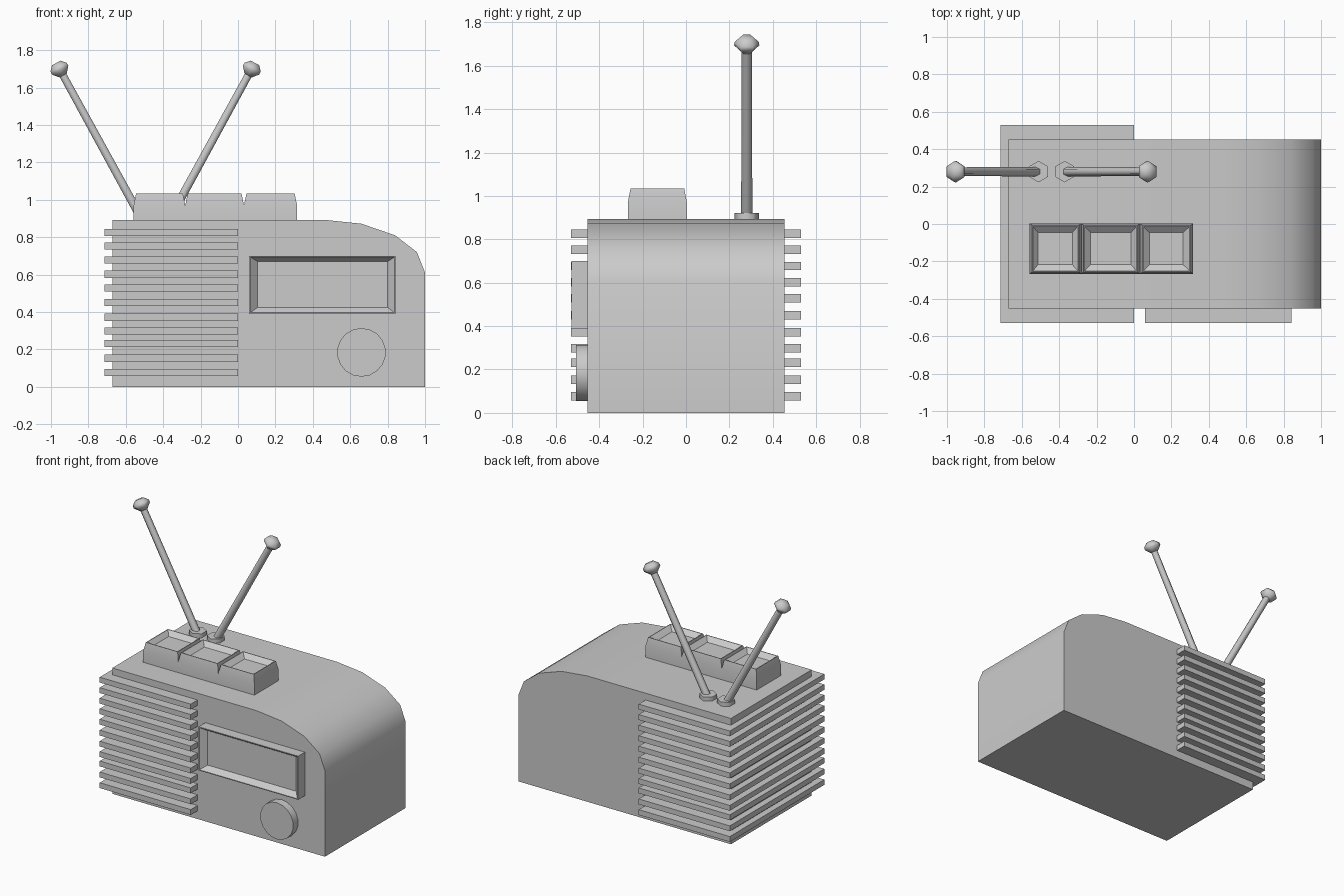
import bpy, bmesh
from math import radians, cos, sin, pi
from mathutils import Matrix

if "Cube" in bpy.data.objects:
    bpy.data.objects.remove(bpy.data.objects["Cube"])


def finish(name, bm, smooth=35):
    bmesh.ops.recalc_face_normals(bm, faces=bm.faces)
    mesh = bpy.data.meshes.new(name)
    bm.to_mesh(mesh)
    bm.free()
    ob = bpy.data.objects.new(name, mesh)
    bpy.context.collection.objects.link(ob)
    if smooth:
        bpy.ops.object.select_all(action='DESELECT')
        ob.select_set(True)
        bpy.context.view_layer.objects.active = ob
        bpy.ops.object.shade_smooth_by_angle(angle=radians(smooth))
    return ob


def loft(name, rings, matrix=None, smooth=35):
    """Skin a list of equal-length vertex rings and cap both ends."""
    bm = bmesh.new()
    rows = [[bm.verts.new(p) for p in ring] for ring in rings]
    n = len(rows[0])
    for a, b in zip(rows, rows[1:]):
        for i in range(n):
            j = (i + 1) % n
            bm.faces.new((a[i], a[j], b[j], b[i]))
    bm.faces.new(rows[0][::-1])
    bm.faces.new(rows[-1])
    if matrix:
        bm.transform(matrix)
    return finish(name, bm, smooth)


def rect(x0, x1, y0, y1, z):
    return [(x0, y0, z), (x1, y0, z), (x1, y1, z), (x0, y1, z)]


def circle(r, z, n=6):
    # first corner points along y
    return [(r * sin(2 * pi * i / n), r * cos(2 * pi * i / n), z) for i in range(n)]


# Cabinet with rounded right shoulder
profile = [(-0.67, 0), (1, 0), (1, 0.61), (0.957, 0.72), (0.84, 0.81),
           (0.66, 0.872), (0.46, 0.893), (-0.67, 0.893)]
loft("cabinet", [[(x, y, z) for x, z in profile] for y in (-0.453, 0.453)])

# Grille slats wrapping the left end
for i, z in enumerate((0.077, 0.153, 0.231, 0.298, 0.372, 0.450,
                       0.528, 0.602, 0.677, 0.752, 0.826)):
    loft(f"grille_slat_{i + 1}", [rect(-0.715, 0, -0.53, 0.53, z + d)
                                  for d in (-0.019, 0.019)], smooth=0)

# Dial window with sunken face (built flat, then stood up facing -y)
upright = Matrix.Rotation(radians(90), 4, 'X')
loft("dial_window", [rect(0.06, 0.842, 0.39, 0.70, 0.44),
                     rect(0.06, 0.842, 0.39, 0.70, 0.528),
                     rect(0.066, 0.836, 0.396, 0.694, 0.528),
                     rect(0.105, 0.80, 0.425, 0.67, 0.49)], upright)

# Tuning knob
loft("tuning_knob", [circle(0.13, h, 18) for h in (0.44, 0.508)],
     Matrix.Translation((0.66, 0, 0.184)) @ upright)

# Push buttons with dished tops
for i, (x0, x1, f0, f1) in enumerate(((-0.558, -0.282, -0.513, -0.33),
                                      (-0.282, 0.032, -0.232, -0.016),
                                      (0.032, 0.316, 0.083, 0.262))):
    loft(f"push_button_{i + 1}", [rect(x0, x1, -0.268, 0.004, 0.88),
                                  rect(x0, x1, -0.268, 0.004, 0.97),
                                  rect(x0 + 0.013, x1 - 0.013, -0.256, -0.008, 1.033),
                                  rect(x0 + 0.018, x1 - 0.018, -0.251, -0.013, 1.033),
                                  rect(f0, f1, -0.217, -0.046, 1.003)])

# Pair of antennas: hexagonal foot, leaning rod, flattened tip
for side, s in (("left", -1), ("right", 1)):
    cx = -0.4405
    loft(f"{side}_antenna_foot", [circle(0.057, z) for z in (0.88, 0.922)],
         Matrix.Translation((cx + s * 0.07, 0.28, 0)), smooth=65)
    lean = (Matrix.Translation((cx + s * 0.076, 0.28, 0.90))
            @ Matrix.Rotation(radians(s * 28.7), 4, 'Y'))
    loft(f"{side}_antenna_rod", [circle(0.026, 0), circle(0.023, 0.91)], lean, smooth=65)
    loft(f"{side}_antenna_tip", [circle(0.026, 0.872), circle(0.058, 0.905),
                                 circle(0.056, 0.923), circle(0.03, 0.948)],
         lean, smooth=65)
